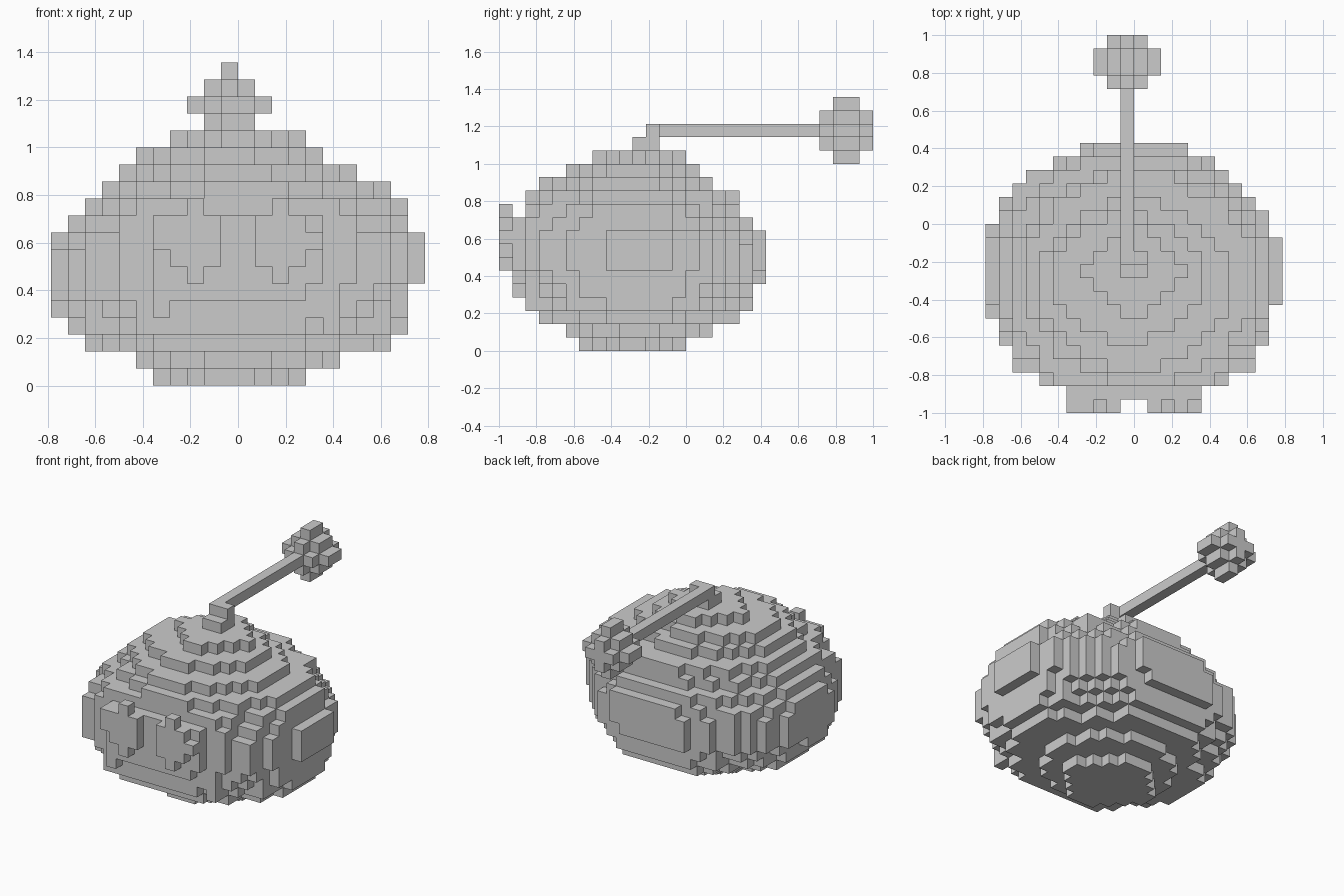
import bpy, bmesh

if "Cube" in bpy.data.objects:
    bpy.data.objects.remove(bpy.data.objects["Cube"])

V = 2 / 28  # edge of one cube

gray = bpy.data.materials.new("plain_gray")
gray.diffuse_color = (0.6, 0.6, 0.6, 1)
gray.use_nodes = True
gray.node_tree.nodes["Principled BSDF"].inputs["Base Color"].default_value = gray.diffuse_color


def box(x0, x1, y0, y1, z0, z1):
    return {(x, y, z) for x in range(x0, x1) for y in range(y0, y1) for z in range(z0, z1)}


def voxel_object(name, cells):
    """Make a mesh of the outer cube faces of a set of cells."""
    bm = bmesh.new()
    verts = {}

    def vert(p):
        if p not in verts:
            verts[p] = bm.verts.new([c * V for c in p])
        return verts[p]

    for cell in sorted(cells):
        for axis in range(3):
            u, w = (axis + 1) % 3, (axis + 2) % 3
            for side in (0, 1):
                near = list(cell)
                near[axis] += 2 * side - 1
                if tuple(near) in cells:
                    continue
                corners = []
                for a, b in ((0, 0), (1, 0), (1, 1), (0, 1)):
                    p = list(cell)
                    p[axis] += side
                    p[u] += a
                    p[w] += b
                    corners.append(vert(tuple(p)))
                bm.faces.new(corners if side else corners[::-1])
    mesh = bpy.data.meshes.new(name)
    bm.to_mesh(mesh)
    bm.free()
    mesh.materials.append(gray)
    obj = bpy.data.objects.new(name, mesh)
    bpy.context.collection.objects.link(obj)


def inside(a, b, range_a, range_b, power):
    """Is the cell (a, b) inside the rounded slice with these limits?"""
    total = 0
    for c, (low, high) in ((a, range_a), (b, range_b)):
        radius = (high - low) / 2 + 0.08
        total += (abs(c + 0.5 - (low + high) / 2) / radius) ** power
    return total <= 1


def span(values):
    values = list(values)
    return (min(values), max(values) + 1) if values else (0, 0)


# Round body: x and y limits of each layer from the bottom up
layers = [
    (-5, 4, -8, 0), (-6, 6, -9, 2), (-9, 9, -12, 5), (-10, 10, -13, 5),
    (-11, 10, -13, 6), (-11, 10, -13, 6), (-11, 11, -13, 6), (-11, 11, -13, 6),
    (-11, 11, -13, 6), (-10, 10, -13, 5), (-9, 10, -13, 4), (-8, 9, -12, 4),
    (-7, 7, -11, 2), (-6, 5, -9, 1), (-4, 4, -7, 0),
]
# Plan outline: left and right limit of each row from the front backwards
rows = [(-6, 6), (-7, 7), (-9, 9), (-9, 9), (-10, 10), (-10, 10), (-11, 10)]
rows += [(-11, 11)] * 5 + [(-11, 10), (-10, 10), (-10, 9), (-9, 8), (-8, 7), (-6, 6), (-4, 5)]
rows = {y - 13: limits for y, limits in enumerate(rows)}
# Layers near the bottom and the top are closer to a diamond
cap_power = {0: 1.4, 1: 1.7, 2: 1.9, 11: 1.9, 12: 1.8, 13: 1.55, 14: 1.25}

# Limits of the slices across x and across y
z_of_x = {x: span(z for z, l in enumerate(layers) if l[0] <= x < l[1]) for x in range(-11, 11)}
y_of_x = {x: span(y for y, r in rows.items() if r[0] <= x < r[1]) for x in range(-11, 11)}
z_of_y = {y: span(z for z, l in enumerate(layers) if l[2] <= y < l[3]) for y in rows}

body = set()
for z, (x0, x1, y0, y1) in enumerate(layers):
    for x, y, _ in box(x0, x1, y0, y1, 0, 1):
        front = y < (y0 + y1) / 2
        plan_power = cap_power.get(z, 2.45 if front else 2.1)
        if (rows[y][0] <= x < rows[y][1]
                and inside(x, y, (x0, x1), (y0, y1), plan_power)
                and inside(y, z, y_of_x[x], z_of_x[x], 2.2)
                and inside(x, z, rows[y], z_of_y[y], 2.8 if front else 2.3)):
            body.add((x, y, z))
voxel_object("body", body)

# Eyes: height range of each column, one cube deep
columns = {1: (7, 10), 2: (6, 11), 3: (7, 10), 4: (8, 9)}
for name, mirrored in (("right_eye", False), ("left_eye", True)):
    eye = set()
    for x, (low, high) in columns.items():
        x = -x - 1 if mirrored else x
        top = 10 if mirrored and low == 8 else high
        eye |= box(x, x + 1, -14, -13, low, top)
    voxel_object(name, eye)

# Stem foot and long arm running backwards
voxel_object("stem", box(-1, 1, -4, -2, 15, 16) | box(-1, 1, -3, -2, 16, 17)
             | box(-1, 0, -3, 10, 16, 17))

# Knob at the end of the arm
knob = box(-1, 0, 11, 13, 14, 19) | box(-2, 1, 11, 13, 15, 18)
knob |= box(-1, 0, 10, 14, 15, 18) | box(-2, 1, 10, 14, 16, 17)
knob |= box(-3, 2, 11, 13, 16, 17)
voxel_object("knob", knob)
